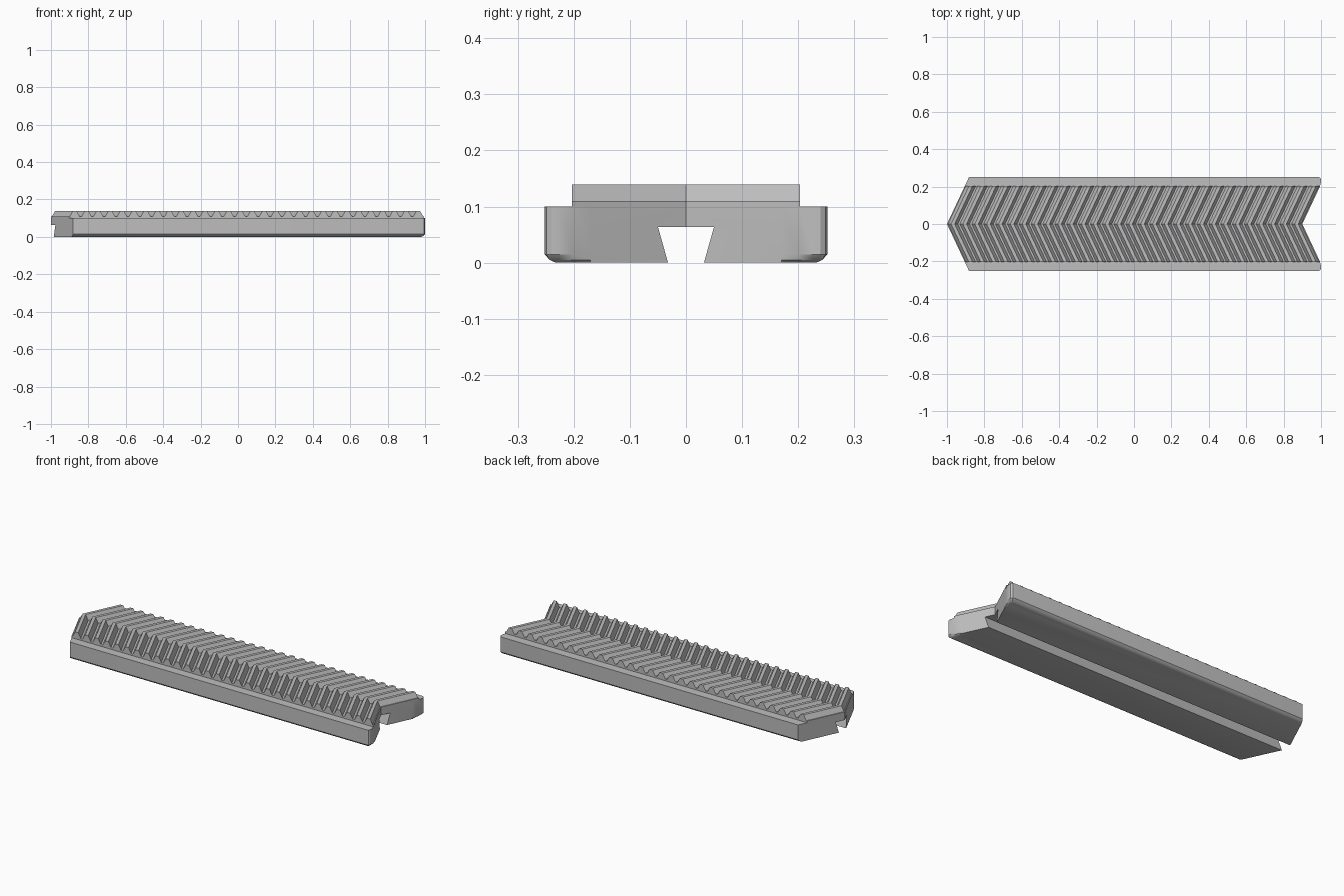
import bpy, bmesh, math

if "Cube" in bpy.data.objects:
    bpy.data.objects.remove(bpy.data.objects["Cube"], do_unlink=True)

SLOPE = 0.47          # sweep of the chevron
HALF_WIDTH = 0.252    # half width of the body
TEETH = 30
NOTCH = 0.9           # inner corner of the right end

grey = bpy.data.materials.new("plain grey")
grey.use_nodes = True
grey.diffuse_color = (0.52, 0.52, 0.52, 1)
grey.node_tree.nodes["Principled BSDF"].inputs["Base Color"].default_value = (0.52, 0.52, 0.52, 1)


def loft(name, rings):
    """Closed solid through a list of equal-length rings of points."""
    bm = bmesh.new()
    loops = [[bm.verts.new(p) for p in ring] for ring in rings]
    for a, b in zip(loops, loops[1:]):
        for i in range(len(a)):
            j = (i + 1) % len(a)
            bm.faces.new((a[i], a[j], b[j], b[i]))
    bm.faces.new(loops[0][::-1])
    bm.faces.new(loops[-1])
    bmesh.ops.remove_doubles(bm, verts=bm.verts, dist=1e-5)
    bmesh.ops.recalc_face_normals(bm, faces=bm.faces)
    mesh = bpy.data.meshes.new(name)
    bm.to_mesh(mesh)
    bm.free()
    mesh.materials.append(grey)
    obj = bpy.data.objects.new(name, mesh)
    bpy.context.collection.objects.link(obj)
    return obj


def activate(obj):
    bpy.ops.object.select_all(action="DESELECT")
    obj.select_set(True)
    bpy.context.view_layer.objects.active = obj


# Body outline: pointed left end, notched right end with rounded corners
half = [(-1, 0), (-1 + SLOPE * HALF_WIDTH, HALF_WIDTH), (0.98, HALF_WIDTH),
        (0.994, 0.249), (1, 0.24), (1, 0.226), (0.994, 0.201), (0.98, 0.17), (NOTCH, 0)]
outline = half + [(x, -y) for x, y in half[-2:0:-1]]


def inset_ring(z, inset):
    ring = []
    for x, y in outline:
        limit = HALF_WIDTH - inset
        cy = max(-limit, min(limit, y))
        if x < 0:
            x -= SLOPE * (abs(y) - abs(cy))
        ring.append((min(x, 1 - inset), cy, z))
    return ring


# Body with rounded lower edges
body = loft("rack_body", [inset_ring(0, 0.02), inset_ring(0.005, 0.009),
                          inset_ring(0.015, 0), inset_ring(0.1, 0)])

# Dovetail slot along the underside
section = [(-0.0264, -0.02), (0.0264, -0.02), (0.05, 0.064), (-0.05, 0.064)]
cutter = loft("slot_cutter", [[(x, y, z) for y, z in section] for x in (-1.1, 1.1)])
cutter.hide_render = True
cut = body.modifiers.new("dovetail slot", "BOOLEAN")
cut.operation = "DIFFERENCE"
cut.solver = "EXACT"
cut.object = cutter
activate(body)
bpy.ops.object.modifier_apply(modifier=cut.name)
bpy.data.objects.remove(cutter, do_unlink=True)
activate(body)
bpy.ops.object.shade_smooth_by_angle(angle=math.radians(30))

# Herringbone teeth: one trapezoid profile swept along a chevron
ROOT, TIP, BASE = 0.11, 0.139, 0.1
pitch = (NOTCH + 1) / TEETH
profile = [(-1, BASE), (-1, ROOT)]
for i in range(TEETH):
    x = -1 + i * pitch
    profile += [(x + pitch * 0.09, ROOT), (x + pitch * 0.35, TIP),
                (x + pitch * 0.65, TIP), (x + pitch * 0.91, ROOT)]
profile += [(NOTCH, ROOT), (NOTCH, BASE)]
loft("herringbone_teeth", [[(x + SLOPE * abs(y), y, z) for x, z in profile]
                           for y in (-0.203, 0, 0.203)])
